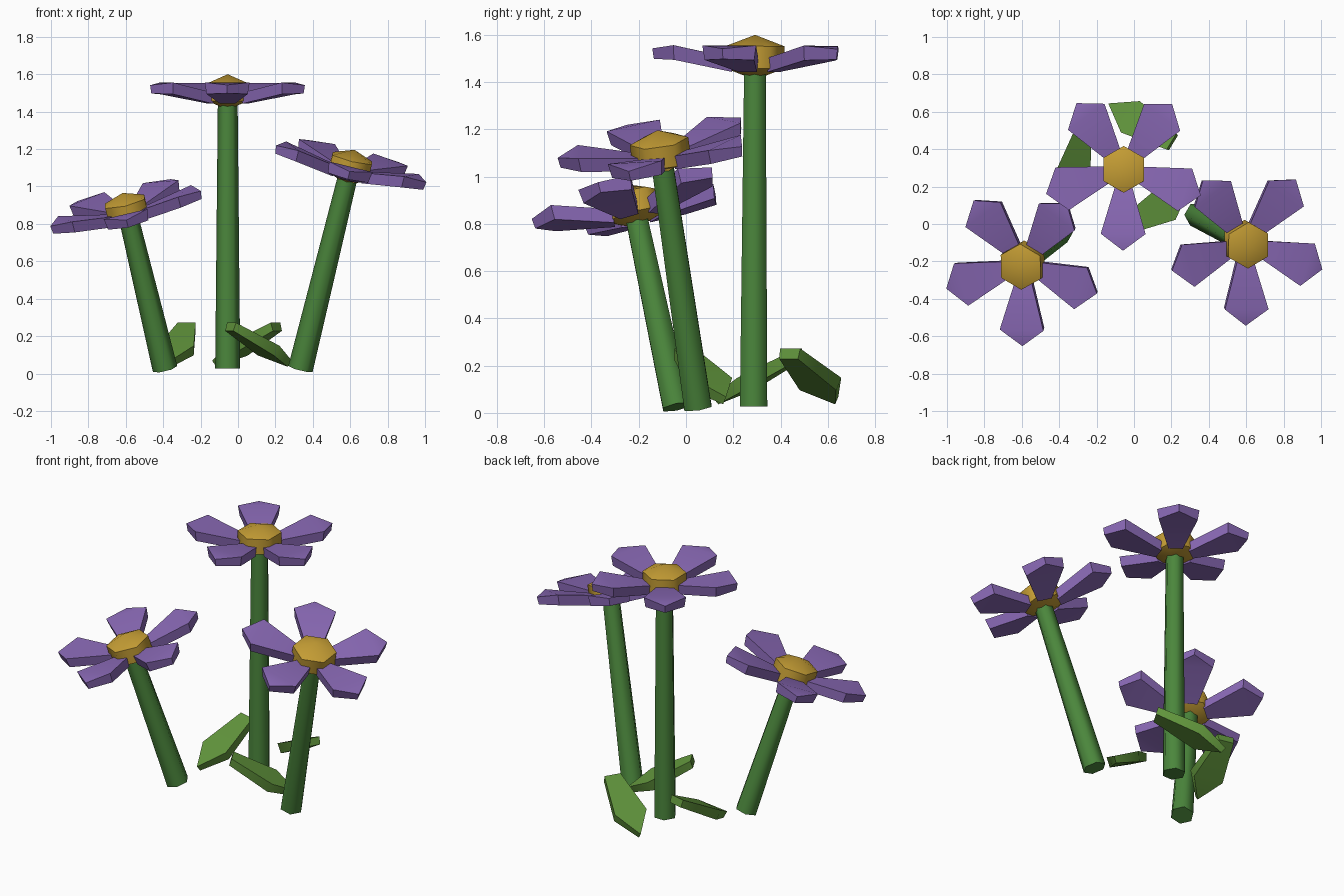
import bpy, bmesh, math
from mathutils import Vector, Matrix

if "Cube" in bpy.data.objects:
    bpy.data.objects.remove(bpy.data.objects["Cube"])


def material(name, rgb):
    m = bpy.data.materials.new(name)
    m.diffuse_color = (*rgb, 1)
    m.use_nodes = True
    m.node_tree.nodes["Principled BSDF"].inputs["Base Color"].default_value = m.diffuse_color
    return m


STEM = material("stem_green", (0.07, 0.24, 0.045))
LEAF = material("leaf_green", (0.12, 0.30, 0.045))
PETAL = material("petal_purple", (0.25, 0.14, 0.46))
HEART = material("heart_yellow", (0.56, 0.34, 0.035))


def finish(name, bm, mat, matrix, angle):
    bmesh.ops.recalc_face_normals(bm, faces=bm.faces)
    bm.transform(matrix)
    me = bpy.data.meshes.new(name)
    bm.to_mesh(me)
    bm.free()
    me.materials.append(mat)
    ob = bpy.data.objects.new(name, me)
    bpy.context.collection.objects.link(ob)
    bpy.ops.object.select_all(action='DESELECT')
    ob.select_set(True)
    bpy.context.view_layer.objects.active = ob
    bpy.ops.object.shade_smooth_by_angle(angle=math.radians(angle))
    return ob


def lathe(name, rings, phase, mat, matrix):
    """Six-sided turned solid from (radius, z) rings; radius 0 gives a point."""
    bm = bmesh.new()
    loops = []
    for r, z in rings:
        if r == 0:
            loops.append([bm.verts.new((0, 0, z))] * 6)
        else:
            angs = [phase + i * math.pi / 3 for i in range(6)]
            loops.append([bm.verts.new((r * math.cos(a), r * math.sin(a), z)) for a in angs])
    for lo, hi in zip(loops, loops[1:]):
        for i in range(6):
            j = (i + 1) % 6
            bm.faces.new(list(dict.fromkeys((lo[i], lo[j], hi[j], hi[i]))))
    for loop in (loops[0], loops[-1]):
        if len(set(loop)) == 6:
            bm.faces.new(loop)
    finish(name, bm, mat, matrix, 65)


def blade(name, stations, mat, matrix):
    """Five-sided petal or leaf along +x from (x, half width, bottom z, top z)."""
    (x0, w0, b0, t0), (x1, w1, b1, t1), (x2, _, b2, t2) = stations
    bm = bmesh.new()
    xy = [(x0, -w0), (x1, -w1), (x2, 0), (x1, w1), (x0, w0)]
    cx = (x0 + x2) / 2
    top = [bm.verts.new((x, y, z)) for (x, y), z in zip(xy, (t0, t1, t2, t1, t0))]
    bot = [bm.verts.new((cx + (x - cx) * 0.96, y * 0.92, z))
           for (x, y), z in zip(xy, (b0, b1, b2, b1, b0))]
    for f in (top, bot):
        # base quad and tip triangle
        bm.faces.new((f[0], f[1], f[3], f[4]))
        bm.faces.new((f[1], f[2], f[3]))
    for i in range(5):
        j = (i + 1) % 5
        bm.faces.new((bot[i], bot[j], top[j], top[i]))
    finish(name, bm, mat, matrix, 50)


# Flowers: stem foot and flower centre
FLOWERS = {
    "middle": ((-0.055, 0.286, 0.027), (-0.055, 0.292, 1.505)),
    "left": ((-0.39, -0.04, 0.025), (-0.595, -0.22, 0.875)),
    "right": ((0.334, 0.05, 0.025), (0.60, -0.108, 1.105)),
}
PETAL_SHAPE = [(0.09, 0.045, -0.062, -0.005), (0.345, 0.12, -0.012, 0.05), (0.435, 0, -0.008, 0.036)]

for side, (foot, centre) in FLOWERS.items():
    foot, centre = Vector(foot), Vector(centre)
    axis = centre - foot
    tilt = Vector((0, 0, 1)).rotation_difference(axis).to_matrix().to_4x4()
    frame = Matrix.Translation(centre) @ tilt
    lathe(side + "_stem", [(0.067, -axis.length), (0.053, -0.06)], 0, STEM, frame)
    lathe(side + "_flower_heart",
          [(0, -0.095), (0.125, -0.047), (0.125, 0.047), (0, 0.095)],
          math.pi / 6, HEART, frame)
    for k in range(5):
        spin = Matrix.Rotation(math.radians(53.5 + 72 * k), 4, 'Z')
        blade(f"{side}_petal_{k + 1}", PETAL_SHAPE, PETAL, frame @ spin)

# Leaves around the middle stem: narrow upper end and low pointed tip
LEAVES = {
    "back": ((0.21, 0.435, 0.25), (-0.13, 0.64, 0.05)),
    "left": ((-0.272, 0.49, 0.25), (-0.36, 0.12, 0.05)),
    "right": ((-0.045, -0.01, 0.25), (0.28, 0.165, 0.05)),
}
for side, (upper, tip) in LEAVES.items():
    upper, tip = Vector(upper), Vector(tip)
    x = (tip - upper).normalized()
    y = Vector((0, 0, 1)).cross(x).normalized()
    z = x.cross(y)
    frame = Matrix.Translation(upper) @ Matrix((x, y, z)).transposed().to_4x4()
    n = (tip - upper).length
    blade(side + "_leaf",
          [(0, 0.05, -0.02, 0.025), (n * 0.64, 0.098, -0.03, 0.03), (n, 0, -0.02, 0.02)],
          LEAF, frame)
